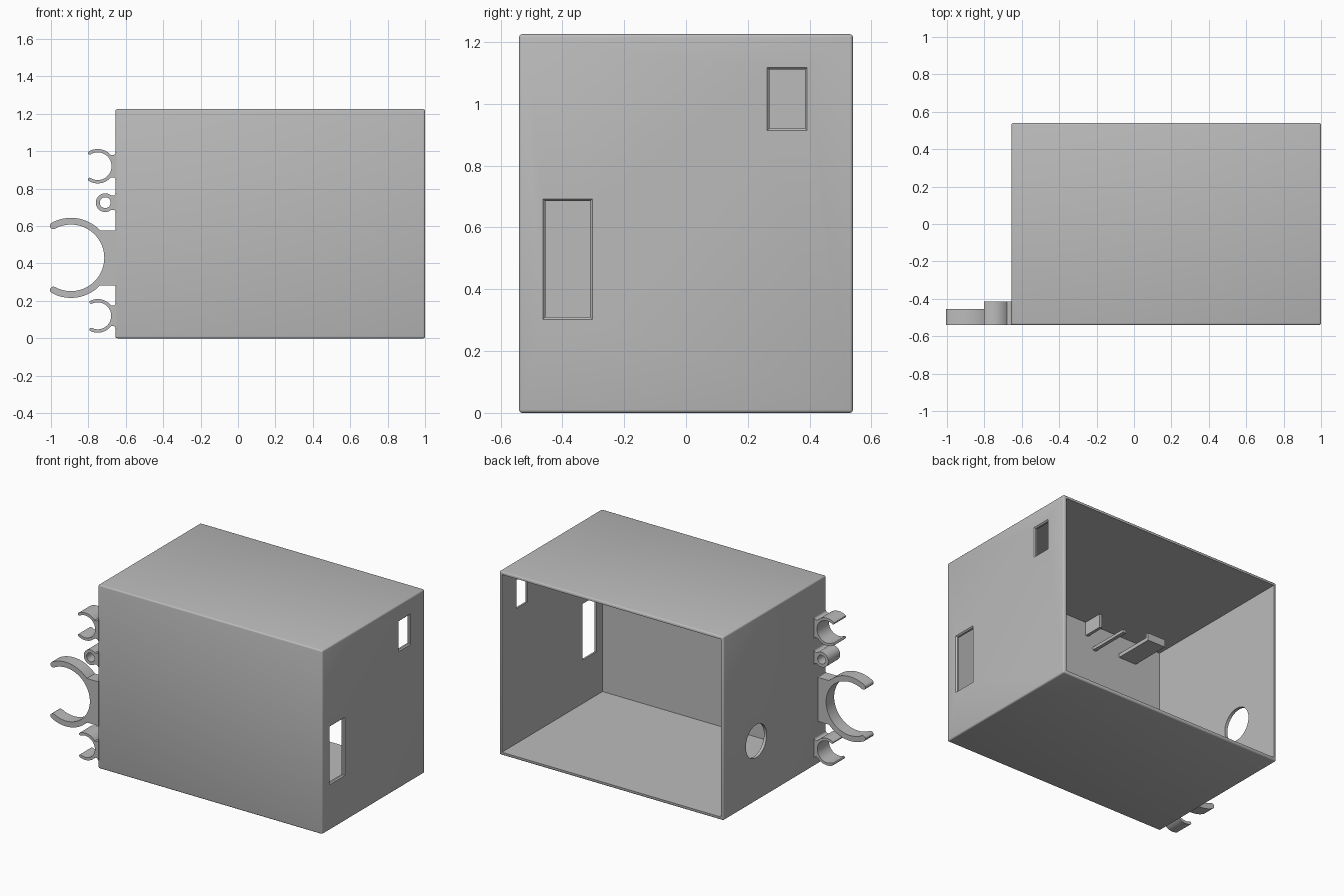
import bpy, bmesh
from math import sin, cos, radians, asin, degrees
from mathutils import Vector

default = bpy.data.objects.get("Cube")
if default:
    bpy.data.objects.remove(default)

grey = bpy.data.materials.new("plain grey")
grey.use_nodes = True
COLOUR = (0.5, 0.5, 0.5, 1)
grey.diffuse_color = COLOUR
grey.node_tree.nodes["Principled BSDF"].inputs["Base Color"].default_value = COLOUR

LEFT, RIGHT, FRONT, BACK, TOP, WALL = -0.655, 1.0, -0.54, 0.54, 1.225, 0.02


def add_object(name, bm):
    bmesh.ops.recalc_face_normals(bm, faces=bm.faces)
    mesh = bpy.data.meshes.new(name)
    bm.to_mesh(mesh)
    bm.free()
    mesh.materials.append(grey)
    obj = bpy.data.objects.new(name, mesh)
    bpy.context.collection.objects.link(obj)
    return obj


def box(name, low, high, bevel=0, flare=0):
    bm = bmesh.new()
    bmesh.ops.create_cube(bm, size=1)
    low, high = Vector(low), Vector(high)
    for v in bm.verts:
        outer = v.co.x > 0
        side = v.co.copy()
        v.co = (low + high) / 2 + v.co * (high - low)
        if flare and outer:
            v.co.y += flare * 2 * side.y
            v.co.z += flare * 2 * side.z
    if bevel:
        bmesh.ops.bevel(bm, geom=bm.edges[:], offset=bevel, segments=3,
                        profile=0.5, affect='EDGES')
    return add_object(name, bm)


def prism(name, outline, low, high):
    """Extrude an x-z outline along y."""
    bm = bmesh.new()
    face = bm.faces.new([bm.verts.new((x, low, z)) for x, z in outline])
    ext = bmesh.ops.extrude_face_region(bm, geom=[face])
    for v in ext["geom"]:
        if isinstance(v, bmesh.types.BMVert):
            v.co.y = high
    return add_object(name, bm)


def activate(obj):
    bpy.ops.object.select_all(action='DESELECT')
    obj.select_set(True)
    bpy.context.view_layer.objects.active = obj


def smooth(obj):
    activate(obj)
    bpy.ops.object.shade_smooth_by_angle(angle=radians(30))


def cut(obj, cutter):
    cutter.hide_render = True
    mod = obj.modifiers.new("cut", 'BOOLEAN')
    mod.operation, mod.solver, mod.object = 'DIFFERENCE', 'EXACT', cutter
    activate(obj)
    bpy.ops.object.modifier_apply(modifier=mod.name)
    bpy.data.objects.remove(cutter)


def arc(cx, cz, r, start, end, steps):
    angles = [radians(start + (end - start) * i / steps) for i in range(steps + 1)]
    return [(cx + r * cos(a), cz + r * sin(a)) for a in angles]


def clip(name, cx, cz, r_out, r_in, opening, stem, depth, fillet=0.012):
    """C-shaped holder, open to -x, with a filleted stem to the wall."""
    tip = (r_out - r_in) / 2
    mid = r_out - tip
    root = degrees(asin(stem / r_out))
    t = radians(opening)
    points = arc(cx, cz, r_in, -opening, opening, 48)
    if opening < 175:
        points += arc(cx + mid * cos(t), cz + mid * sin(t), tip,
                      opening + 180, opening, 6)[1:-1]
    points += arc(cx, cz, r_out, opening, root, 24)
    wall = LEFT + 0.005
    points += arc(LEFT - fillet, cz + stem + fillet, fillet, -90, 0, 4)
    points += [(wall, cz + stem + fillet), (wall, cz - stem - fillet)]
    points += arc(LEFT - fillet, cz - stem - fillet, fillet, 0, 90, 4)
    points += arc(cx, cz, r_out, -root, -opening, 24)
    if opening < 175:
        points += arc(cx + mid * cos(t), cz - mid * sin(t), tip,
                      -opening, -opening - 180, 6)[1:-1]
    smooth(prism(name, points, FRONT, FRONT + depth))


# Case: rounded shell, open at the back
case = box("case", (LEFT, FRONT, 0), (RIGHT, BACK, TOP), bevel=0.01)
cut(case, box("hollow", (LEFT + WALL, FRONT + WALL, WALL),
              (RIGHT - WALL, BACK + 0.1, TOP - WALL)))

# Windows in the right wall, with flared rims
for y0, y1, z0, z1 in ((-0.455, -0.31, 0.31, 0.685), (0.27, 0.385, 0.92, 1.11)):
    cut(case, box("window_cutter", (RIGHT - 0.1, y0, z0), (RIGHT + 0.1, y1, z1)))
    cut(case, box("rim_cutter", (RIGHT - 0.008, y0, z0), (RIGHT + 0.002, y1, z1),
                  flare=0.009))

# Round cable hole in the left wall
bm = bmesh.new()
bmesh.ops.create_cone(bm, cap_ends=True, segments=48, radius1=0.11, radius2=0.11, depth=0.2)
for v in bm.verts:
    v.co = (LEFT + v.co.z, 0.195 + v.co.x, 0.4 + v.co.y)
cut(case, add_object("hole_cutter", bm))
smooth(case)

# Tool holders along the front edge of the left wall
clip("upper_clip", -0.75, 0.92, 0.092, 0.074, 122, 0.06, 0.125)
clip("small_ring", -0.71, 0.725, 0.05, 0.029, 179.9, 0.038, 0.125)
clip("large_clip", -0.893, 0.43, 0.214, 0.178, 119, 0.147, 0.085, fillet=0.004)
clip("lower_clip", -0.75, 0.12, 0.09, 0.072, 116, 0.055, 0.125)

# Brackets inside the front wall
inner = FRONT + WALL - 0.005
box("bracket_tab", (-0.08, inner, 1.115), (-0.06, -0.39, TOP - WALL + 0.005))
box("bracket_rail", (-0.14, inner, 1.035), (-0.116, -0.24, 1.055))
box("bracket_shelf", (-0.45, inner, 1.06), (-0.32, -0.25, 1.085))
box("bracket_shelf_lip", (-0.45, -0.27, 1.06), (-0.32, -0.25, 1.11))
